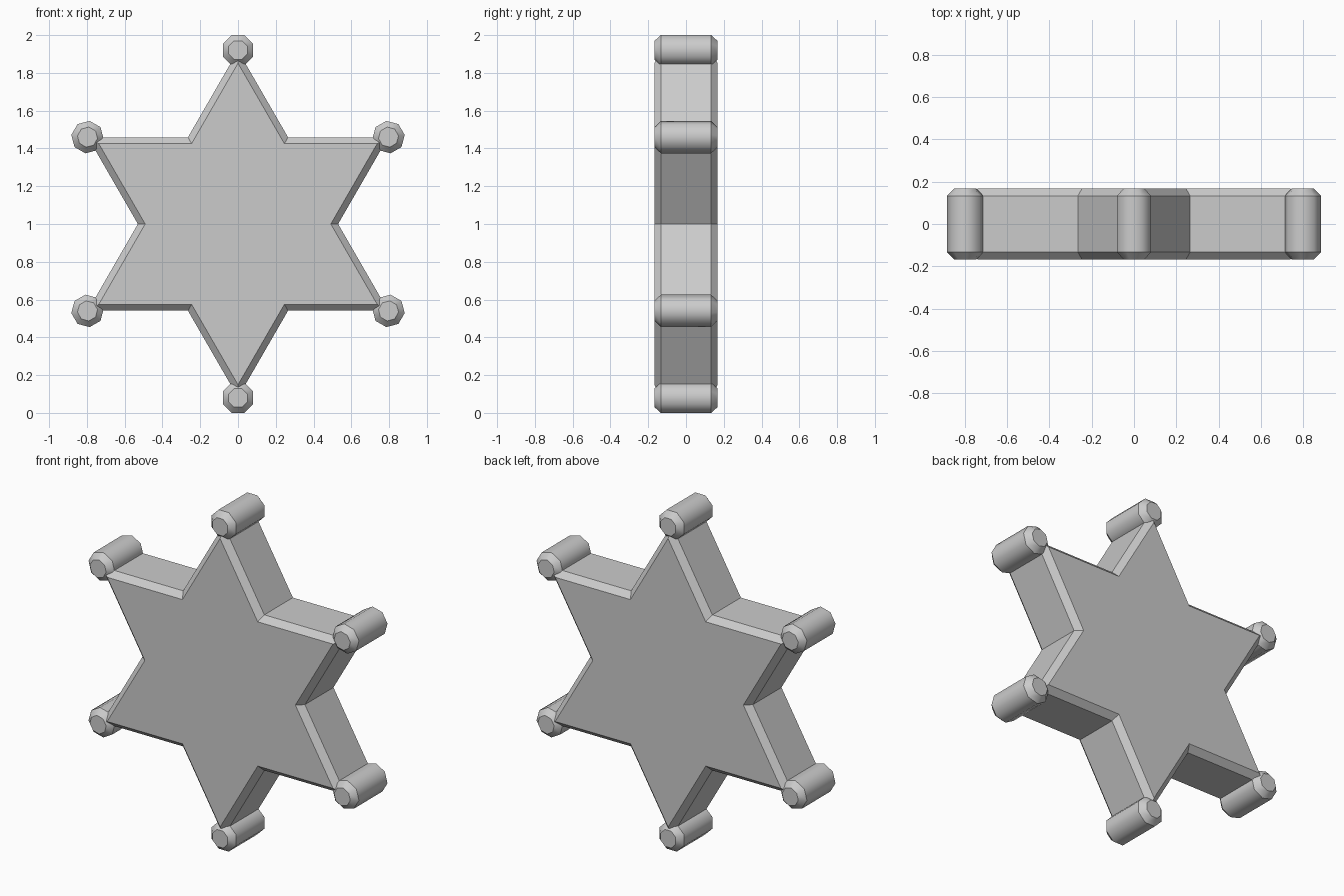
import bpy, bmesh
from math import sin, cos, pi, sqrt, radians
from mathutils import Vector

cube = bpy.data.objects.get("Cube")
if cube:
    bpy.data.objects.remove(cube, do_unlink=True)

HALF = 0.167      # half thickness
CHAMFER = 0.034   # depth of the edge chamfer
NOTCH = 0.53      # radius of the inner corners
TIP = NOTCH * sqrt(3)

metal = bpy.data.materials.new("plain grey")
metal.use_nodes = True
GREY = (0.6, 0.6, 0.6, 1)
metal.diffuse_color = GREY
metal.node_tree.nodes["Principled BSDF"].inputs["Base Color"].default_value = GREY


def chamfered_plate(name, outline, face_scale, centre, smooth=False):
    """Extrude an outline of (x, z) points along y, with both faces scaled in."""
    bm = bmesh.new()
    rings = []
    for y, s in ((-HALF, face_scale), (-HALF + CHAMFER, 1),
                 (HALF - CHAMFER, 1), (HALF, face_scale)):
        rings.append([bm.verts.new((x * s, y, z * s)) for x, z in outline])
    n = len(outline)
    for a, b in zip(rings, rings[1:]):
        for i in range(n):
            j = (i + 1) % n
            bm.faces.new((a[i], a[j], b[j], b[i])).smooth = smooth
    bm.faces.new(rings[0])
    bm.faces.new(rings[-1])
    # keep the ring edges crisp
    for ring in rings:
        for i in range(n):
            bm.edges.get((ring[i], ring[(i + 1) % n])).smooth = False
    bmesh.ops.recalc_face_normals(bm, faces=bm.faces)
    mesh = bpy.data.meshes.new(name)
    bm.to_mesh(mesh)
    bm.free()
    mesh.materials.append(metal)
    obj = bpy.data.objects.new(name, mesh)
    obj.location = centre
    bpy.context.collection.objects.link(obj)
    return obj


def ray(radius, angle):
    return radius * sin(angle), radius * cos(angle)


# six-pointed star body
star = [ray(NOTCH if i % 2 else TIP, i * pi / 6) for i in range(12)]
chamfered_plate("star_body", star, 0.927, (0, 0, 1))

# eight-sided knob on each tip
knob = [ray(0.08 / cos(pi / 8), (i + 0.5) * pi / 4) for i in range(8)]
for i in range(6):
    x, z = ray(TIP + 0.002, i * pi / 3)
    obj = chamfered_plate(f"tip_knob_{i + 1}", knob, 0.62, (x, 0, 1 + z), True)
    obj.rotation_euler.y = i * pi / 3
